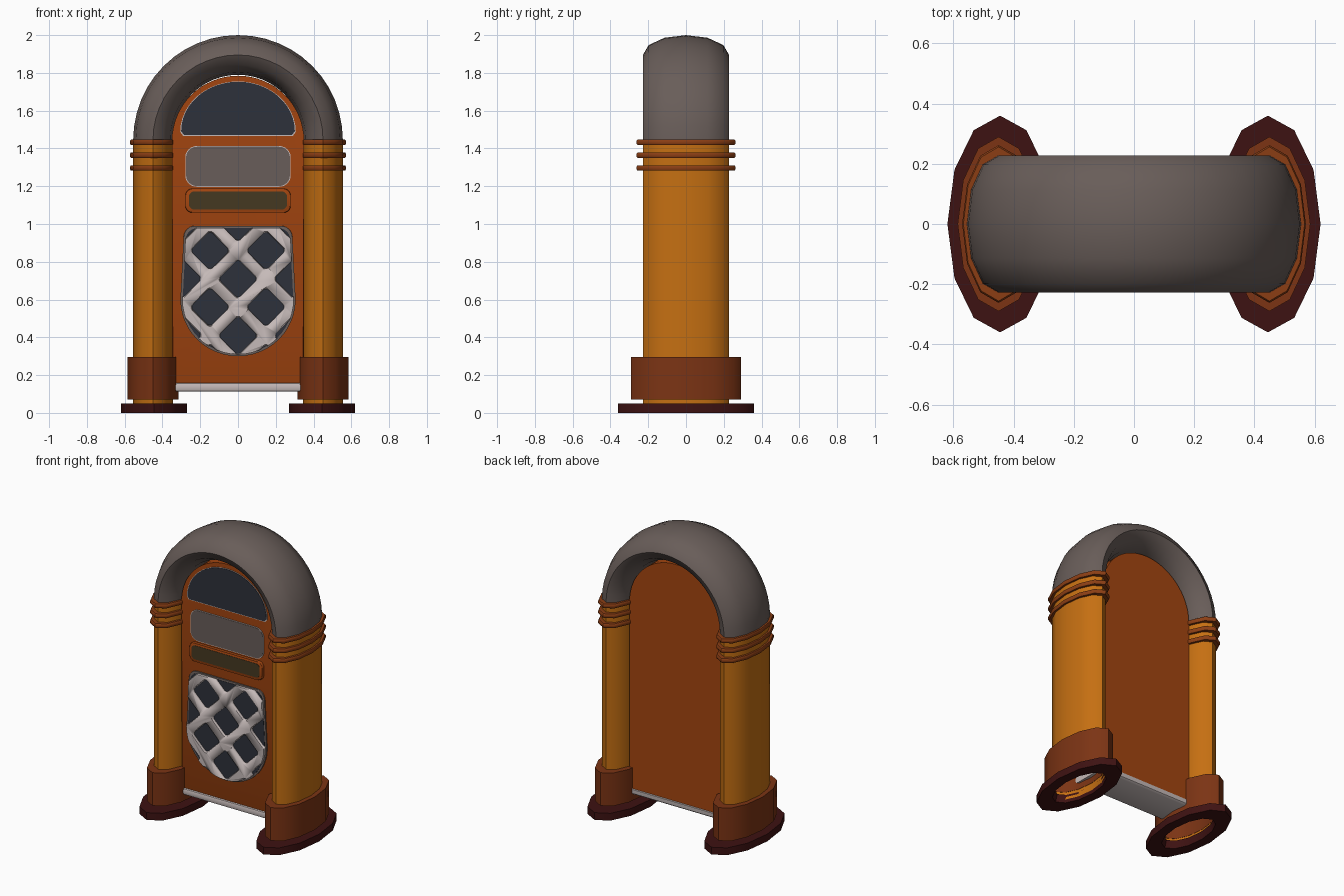
import bpy, bmesh, math
from math import sin, cos, pi

if "Cube" in bpy.data.objects:
    bpy.data.objects.remove(bpy.data.objects["Cube"])


def material(name, rgb):
    m = bpy.data.materials.new(name)
    m.diffuse_color = (*rgb, 1)
    m.use_nodes = True
    m.node_tree.nodes["Principled BSDF"].inputs["Base Color"].default_value = m.diffuse_color
    return m


GREY = material("warm_grey", (0.14, 0.11, 0.10))
AMBER = material("amber", (0.56, 0.16, 0.006))
WOOD = material("orange_wood", (0.37, 0.06, 0.005))
BROWN = material("brown", (0.20, 0.034, 0.007))
RING = material("light_brown", (0.26, 0.048, 0.007))
MAROON = material("dark_maroon", (0.048, 0.006, 0.006))
CHROME = material("pale_chrome", (0.56, 0.49, 0.48))
GLASS = material("dark_glass", (0.027, 0.031, 0.043))
OLIVE = material("dark_olive", (0.06, 0.04, 0.015))

CX, RX, RY = 0.45, 0.105, 0.228      # column centre and radii
ARCH_Z = 1.445
SIDES = 12


def finish(name, bm, mat, angle=40):
    bmesh.ops.recalc_face_normals(bm, faces=bm.faces[:])
    me = bpy.data.meshes.new(name)
    bm.to_mesh(me)
    bm.free()
    ob = bpy.data.objects.new(name, me)
    bpy.context.collection.objects.link(ob)
    me.materials.append(mat)
    bpy.ops.object.select_all(action='DESELECT')
    ob.select_set(True)
    bpy.context.view_layer.objects.active = ob
    bpy.ops.object.shade_smooth_by_angle(angle=math.radians(angle))
    return ob


def skin(bm, loops, closed=False):
    """Join successive rings of points with quads."""
    rings = [[bm.verts.new(p) for p in loop] for loop in loops]
    pairs = list(zip(rings, rings[1:]))
    if closed:
        pairs.append((rings[-1], rings[0]))
    for a, b in pairs:
        n = len(a)
        for i in range(n):
            bm.faces.new((a[i], a[(i + 1) % n], b[(i + 1) % n], b[i]))
    return rings


def sleeve(name, x, profile, mat, closed=True):
    """Oval lathe: profile rows are (x radius, y radius, z)."""
    bm = bmesh.new()
    ang = [2 * pi * i / SIDES for i in range(SIDES)]
    skin(bm, [[(x + rx * cos(a), ry * sin(a), z) for a in ang]
              for rx, ry, z in profile], closed)
    return finish(name, bm, mat)


def plate(name, outline, y0, y1, mat, bevel=0):
    """Extrude an (x, z) outline from y0 (front) to y1 (back)."""
    bm = bmesh.new()
    front, back = skin(bm, [[(x, y, z) for x, z in outline] for y in (y0, y1)])
    bm.faces.new(front)
    bm.faces.new(back)
    if bevel:
        edges = [e for e in bm.edges if all(v.co.y < (y0 + y1) / 2 for v in e.verts)]
        bmesh.ops.bevel(bm, geom=edges, offset=bevel, segments=2,
                        profile=0.5, affect='EDGES')
    return finish(name, bm, mat)


def rounded(hw, z0, z1, r, n=6):
    pts = []
    for cx, cz, a0 in ((hw - r, z1 - r, 0), (r - hw, z1 - r, 90),
                       (r - hw, z0 + r, 180), (hw - r, z0 + r, 270)):
        for i in range(n + 1):
            a = math.radians(a0 + 90 * i / n)
            pts.append((cx + r * cos(a), cz + r * sin(a)))
    return pts


def dome(rx, rz, z, n=24):
    pts = [(rx * cos(pi * i / n), z + 0.02 + (rz - 0.02) * sin(pi * i / n))
           for i in range(n + 1)]
    return pts + [(-rx + 0.015, z), (rx - 0.015, z)]


def grille(grow=0.0):
    """Rounded shoulders on top, half oval at the bottom."""
    w, r = 0.288 + grow, 0.06
    pts = [(w - r + r * cos(pi * i / 12), 0.93 + grow + r * sin(pi * i / 12)) for i in range(7)]
    pts += [(-x, z) for x, z in reversed(pts)]
    pts += [((0.305 + grow) * cos(pi + pi * i / 24), 0.6 + (0.3 + grow) * sin(pi + pi * i / 24))
            for i in range(25)]
    return pts


# Arch tube over the top
bm = bmesh.new()
loops = []
for i in range(25):
    t = pi * i / 24
    loop = []
    for j in range(SIDES):
        a = 2 * pi * j / SIDES
        r = CX + RX * cos(a)
        loop.append((r * cos(t), RY * sin(a), ARCH_Z + r * sin(t)))
    loops.append(loop)
skin(bm, loops)
finish("arch_tube", bm, GREY, 60)

# Columns with rings, base sleeves and feet, left and right
for side, s in (("left", -1), ("right", 1)):
    x = s * CX
    sleeve(side + "_column", x, [(RX, RY, 0.02), (RX, RY, ARCH_Z)], AMBER, False)
    for k, z in enumerate((1.282, 1.35, 1.418)):
        sleeve(f"{side}_ring_{k + 1}", x,
               [(0.095, 0.215, z), (0.117, 0.256, z), (0.121, 0.262, z + 0.007),
                (0.121, 0.262, z + 0.022), (0.117, 0.256, z + 0.029),
                (0.095, 0.215, z + 0.029)], RING)
    sleeve(side + "_base_sleeve", x,
           [(0.103, 0.225, 0.07), (0.136, 0.29, 0.07),
            (0.136, 0.29, 0.297), (0.103, 0.225, 0.297)], BROWN)
    sleeve(side + "_foot", s * 0.445,
           [(0.108, 0.23, 0), (0.175, 0.36, 0),
            (0.175, 0.36, 0.05), (0.1, 0.215, 0.05)], MAROON)

# Cabinet body filling the arch
body = [(0.35 * cos(pi * i / 32), 1.44 + 0.345 * sin(pi * i / 32)) for i in range(33)]
body += [(-0.35, 0.14), (0.35, 0.14)]
plate("cabinet_body", body, -0.115, 0.115, WOOD, 0.006)

# Rounded bar under the cabinet
bm = bmesh.new()
sec = [(-0.128, 0.135), (-0.122, 0.117), (-0.105, 0.112), (0.105, 0.112),
       (0.118, 0.122), (0.12, 0.15), (0.1, 0.165), (-0.105, 0.165), (-0.122, 0.155)]
ends = skin(bm, [[(x, y, z) for y, z in sec] for x in (-0.37, 0.37)])
for e in ends:
    bm.faces.new(e)
finish("bottom_bar", bm, CHROME)

# Dome window and title panel with pale trim
plate("dome_trim", dome(0.306, 0.288, 1.467), -0.119, -0.112, CHROME)
plate("dome_window", dome(0.301, 0.282, 1.471), -0.121, -0.113, GLASS)
plate("title_trim", rounded(0.279, 1.197, 1.413, 0.06), -0.119, -0.112, CHROME)
plate("title_panel", rounded(0.275, 1.201, 1.409, 0.057), -0.121, -0.113, GREY)

# Selector slot
plate("slot_frame", rounded(0.278, 1.06, 1.187, 0.035), -0.135, -0.11, WOOD, 0.008)
plate("slot_panel", rounded(0.26, 1.077, 1.172, 0.028), -0.137, -0.13, OLIVE)

# Speaker grille: frame, dark cloth and lattice cut by rounded diamonds
plate("grille_frame", grille(), -0.124, -0.11, GREY, 0.004)
plate("grille_cloth", grille(-0.012), -0.126, -0.12, GLASS)
lattice = plate("grille_lattice", grille(-0.01), -0.142, -0.122, CHROME)
bm = bmesh.new()
for i in range(-2, 3):
    for k in range(-3, 4):
        if (i + k) % 2:
            continue
        cx, cz = 0.148 * i, 0.71 + 0.15 * k
        shape = [((u - v) * 0.707, (u + v) * 0.707)
                 for u, v in rounded(0.074, -0.074, 0.074, 0.02, 3)]
        rings = skin(bm, [[(cx + f * u, y, cz + f * v) for u, v in shape]
                          for y, f in ((-0.15, 1.09), (-0.11, 0.94))])
        for r in rings:
            bm.faces.new(r)
cutter = finish("lattice_cutter", bm, CHROME)
cutter.hide_render = True
cutter.hide_set(True)
mod = lattice.modifiers.new("holes", 'BOOLEAN')
mod.operation = 'DIFFERENCE'
mod.solver = 'EXACT'
mod.object = cutter
